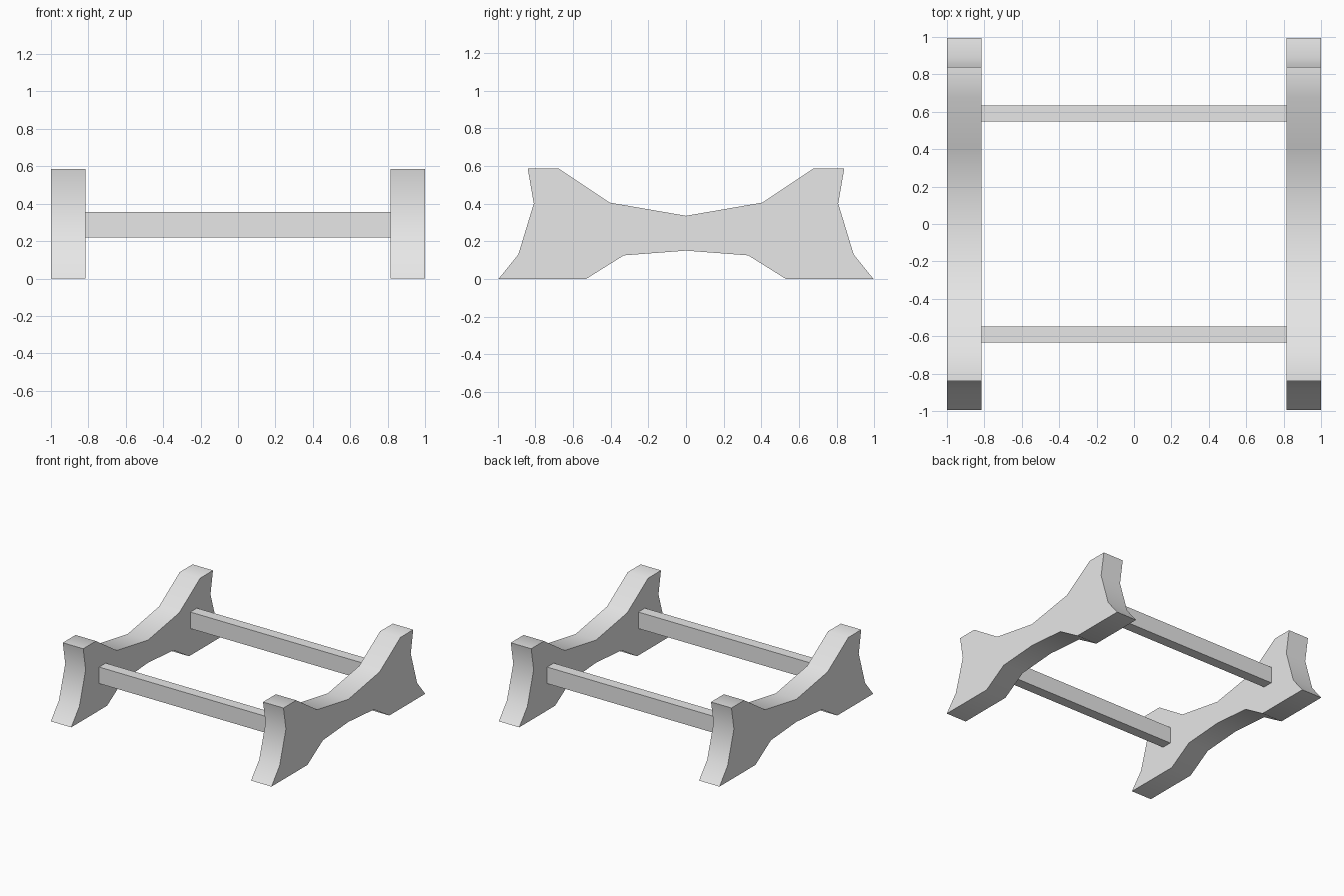
import bpy
import bmesh
import math
from mathutils import Matrix

cube = bpy.data.objects.get("Cube")
if cube:
    bpy.data.objects.remove(cube, do_unlink=True)

grey = bpy.data.materials.new("light grey")
grey.use_nodes = True
colour = (0.8, 0.8, 0.8, 1.0)
grey.diffuse_color = colour
grey.node_tree.nodes["Principled BSDF"].inputs["Base Color"].default_value = colour

INNER, OUTER = 0.815, 1.0


def add_object(name, bm):
    bmesh.ops.recalc_face_normals(bm, faces=bm.faces)
    mesh = bpy.data.meshes.new(name)
    bm.to_mesh(mesh)
    bm.free()
    mesh.materials.append(grey)
    obj = bpy.data.objects.new(name, mesh)
    bpy.context.collection.objects.link(obj)
    return obj


# Half outline of a side frame (y, z): top middle, round the foot, bottom middle
half = [(0, 0.335), (0.405, 0.405), (0.675, 0.585), (0.84, 0.585), (0.808, 0.4),
        (0.89, 0.13), (0.995, 0), (0.53, 0), (0.33, 0.125), (0, 0.15)]
outline = half + [(-y, z) for y, z in reversed(half[1:-1])]


def side_frame(name, x):
    bm = bmesh.new()
    face = bm.faces.new([bm.verts.new((x, y, z)) for y, z in outline])
    result = bmesh.ops.extrude_face_region(bm, geom=[face])
    verts = [v for v in result["geom"] if isinstance(v, bmesh.types.BMVert)]
    bmesh.ops.translate(bm, verts=verts, vec=(OUTER - INNER, 0, 0))
    obj = add_object(name, bm)
    # Soft shading along the curved rim, crisp at the flat sides
    bpy.ops.object.select_all(action="DESELECT")
    obj.select_set(True)
    bpy.context.view_layer.objects.active = obj
    bpy.ops.object.shade_smooth_by_angle(angle=math.radians(45))


side_frame("left_side_frame", INNER)
side_frame("right_side_frame", -OUTER)


# Rails joining the two side frames
def rail(name, y):
    bm = bmesh.new()
    size = Matrix.Diagonal((2 * INNER, 0.085, 0.135, 1))
    bmesh.ops.create_cube(bm, size=1, matrix=Matrix.Translation((0, y, 0.288)) @ size)
    add_object(name, bm)


rail("front_rail", -0.59)
rail("back_rail", 0.59)
